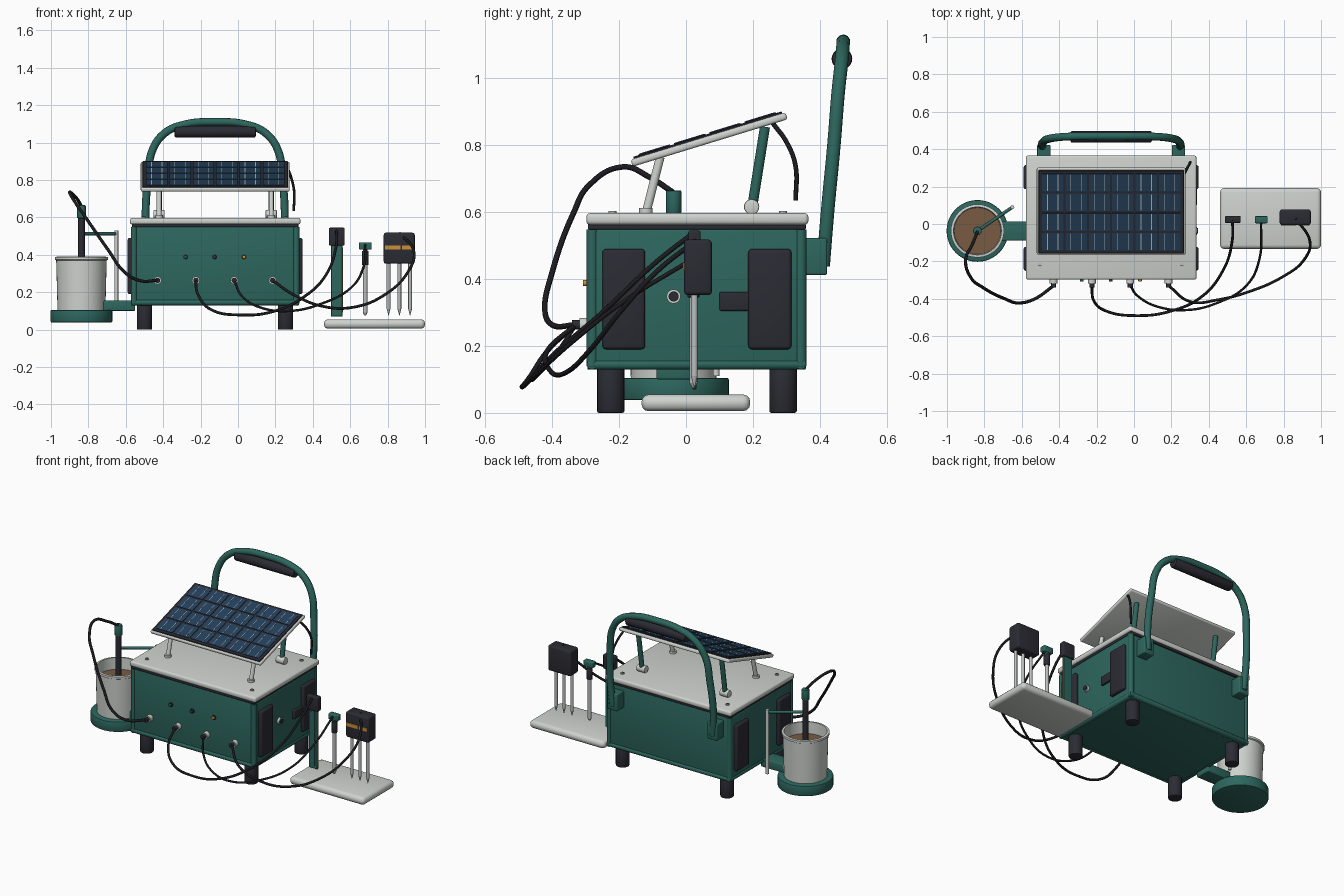
import bpy, bmesh, math
from mathutils import Vector, Matrix


def material(name, rgb):
    m = bpy.data.materials.new(name)
    m.diffuse_color = (*rgb, 1)
    return m


GREEN = material("teal green", (0.026, 0.135, 0.112))
WHITE = material("light grey", (0.62, 0.65, 0.62))
DARK = material("charcoal", (0.024, 0.024, 0.034))
RUBBER = material("cable black", (0.011, 0.011, 0.014))
BLUE = material("cell blue", (0.018, 0.052, 0.105))
SOIL = material("soil brown", (0.19, 0.105, 0.055))
AMBER = material("amber", (0.6, 0.28, 0.04))
METAL = material("metal grey", (0.5, 0.52, 0.52))


def finish(name, bm, mat):
    bmesh.ops.recalc_face_normals(bm, faces=bm.faces)
    me = bpy.data.meshes.new(name)
    bm.to_mesh(me)
    bm.free()
    me.materials.append(mat)
    ob = bpy.data.objects.new(name, me)
    bpy.context.collection.objects.link(ob)
    return ob


def box(name, mat, x, y, z, bevel=0.0, segs=3):
    """Box from (min, max) ranges with rounded edges."""
    bm = bmesh.new()
    size = [r[1] - r[0] for r in (x, y, z)]
    mid = [(r[0] + r[1]) / 2 for r in (x, y, z)]
    bmesh.ops.create_cube(bm, size=1, matrix=Matrix.Translation(mid) @ Matrix.Diagonal((*size, 1)))
    if bevel:
        bmesh.ops.bevel(bm, geom=bm.edges[:], offset=bevel, segments=segs, profile=0.5, affect='EDGES')
    return finish(name, bm, mat)


def rod(name, mat, a, b, r, r2=None, sides=20, bevel=0.0):
    """Cylinder or cone from a to b."""
    a, b = Vector(a), Vector(b)
    bm = bmesh.new()
    rot = (b - a).to_track_quat('Z', 'Y').to_matrix().to_4x4()
    bmesh.ops.create_cone(bm, cap_ends=True, segments=sides, radius1=r, radius2=r if r2 is None else r2,
                          depth=(b - a).length, matrix=Matrix.Translation((a + b) / 2) @ rot)
    if bevel:
        rims = [e for f in bm.faces if len(f.verts) > 4 for e in f.edges]
        bmesh.ops.bevel(bm, geom=rims, offset=bevel, segments=2, profile=0.5, affect='EDGES')
    return finish(name, bm, mat)


def lathe(name, mat, profile, centre, steps=40):
    bm = bmesh.new()
    vs = [bm.verts.new((r, 0, z)) for r, z in profile]
    es = [bm.edges.new(p) for p in zip(vs, vs[1:])]
    bmesh.ops.spin(bm, geom=vs + es, cent=(0, 0, 0), axis=(0, 0, 1), angle=math.tau, steps=steps)
    bmesh.ops.remove_doubles(bm, verts=bm.verts, dist=1e-4)
    bmesh.ops.translate(bm, verts=bm.verts, vec=centre)
    return finish(name, bm, mat)


def tube(name, mat, points, r):
    """Smooth tube through points."""
    cu = bpy.data.curves.new(name, 'CURVE')
    cu.dimensions = '3D'
    cu.bevel_depth, cu.bevel_resolution, cu.resolution_u = r, 3, 8
    cu.use_fill_caps = True
    sp = cu.splines.new('BEZIER')
    sp.bezier_points.add(len(points) - 1)
    for bp, p in zip(sp.bezier_points, points):
        bp.co = p
        bp.handle_left_type = bp.handle_right_type = 'AUTO'
    cu.materials.append(mat)
    ob = bpy.data.objects.new(name, cu)
    bpy.context.collection.objects.link(ob)
    return ob


CX = -0.122   # middle of the case

# Case with rounded corner posts and bottom rails
box("case", GREEN, (-0.568, 0.323), (-0.29, 0.353), (0.132, 0.55), 0.008)
for x in (-0.556, 0.311):
    for y in (-0.28, 0.343):
        rod("corner_post", GREEN, (x, y, 0.14), (x, y, 0.548), 0.017)
    rod("side_rail", GREEN, (x, -0.295, 0.145), (x, 0.358, 0.145), 0.016, bevel=0.004)
for y in (-0.281, 0.344):
    rod("end_rail", GREEN, (-0.57, y, 0.145), (0.325, y, 0.145), 0.016, bevel=0.004)
box("gasket", DARK, (-0.568, 0.323), (-0.293, 0.358), (0.548, 0.565), 0.004)
box("lid", WHITE, (-0.578, 0.334), (-0.298, 0.366), (0.562, 0.597), 0.012)
for x in (-0.503, 0.256):
    for y in (-0.22, 0.29):
        rod("lid_screw", METAL, (x, y, 0.595), (x, y, 0.603), 0.012)
        box("screw_slot", DARK, (x - 0.009, x + 0.009), (y - 0.002, y + 0.002), (0.602, 0.604))
for x in (-0.5, 0.254):
    for y in (-0.225, 0.29):
        rod("leg", DARK, (x, y, 0), (x, y, 0.135), 0.041, bevel=0.006)

# Side pads, latch and side port
for x in ((-0.59, -0.56), (0.315, 0.345)):
    for y in ((-0.25, -0.122), (0.186, 0.315)):
        box("side_pad", DARK, x, y, (0.19, 0.49), 0.011)
box("side_latch", DARK, (0.315, 0.338), (0.1, 0.2), (0.305, 0.362), 0.006)
rod("side_port_ring", WHITE, (0.315, -0.037, 0.348), (0.337, -0.037, 0.348), 0.021)
rod("side_port_core", DARK, (0.32, -0.037, 0.348), (0.343, -0.037, 0.348), 0.015)

# Front sockets and indicator lamps
for x in (-0.43, -0.225, -0.02, 0.185):
    rod("socket_ring", WHITE, (x, -0.28, 0.263), (x, -0.318, 0.263), 0.021, sides=12)
    rod("socket_plug", DARK, (x, -0.3, 0.263), (x, -0.34, 0.263), 0.014)
for x, m in ((-0.28, GREEN), (-0.125, BLUE), (0.032, AMBER)):
    rod("lamp_bezel", DARK, (x, -0.28, 0.388), (x, -0.298, 0.388), 0.014)
    rod("lamp", m, (x, -0.29, 0.388), (x, -0.308, 0.388), 0.0095, bevel=0.003)

# Tilted solar panel, laid out flat and then rotated
panel = [box("panel_frame", WHITE, (-0.398, 0.398), (-0.242, 0.242), (-0.011, 0.011), 0.008),
         box("panel_backing", DARK, (-0.388, 0.388), (-0.232, 0.232), (0.009, 0.017), 0.002, 1)]
PX, PY = 0.125, 0.11
for i in range(6):
    for j in range(4):
        x, y = (i - 2.5) * PX, (j - 1.5) * PY
        panel.append(box("solar_cell", BLUE, (x - 0.057, x + 0.057), (y - 0.049, y + 0.049), (0.016, 0.020)))
        for d in (-0.028, 0.028):
            panel.append(box("busbar", METAL, (x + d - 0.0015, x + d + 0.0015),
                             (y - 0.045, y + 0.045), (0.0195, 0.0208)))
tilt = Matrix.Translation((CX, 0.069, 0.817)) @ Matrix.Rotation(math.radians(17), 4, 'X')
for ob in panel:
    ob.data.transform(tilt)

# Panel supports
for x in (CX - 0.3, CX + 0.3):
    rod("front_support", WHITE, (x, -0.12, 0.595), (x, -0.077, 0.765), 0.013)
    rod("support_foot", WHITE, (x, -0.12, 0.595), (x, -0.12, 0.612), 0.02)
    rod("rear_strut", GREEN, (x, 0.197, 0.61), (x, 0.236, 0.855), 0.015)
    rod("strut_hinge", WHITE, (x - 0.03, 0.196, 0.616), (x + 0.03, 0.196, 0.616), 0.023, bevel=0.004)

# Carrying handle
half = [(0.362, 0.41, 0.44), (0.372, 0.423, 0.6), (0.36, 0.442, 0.8), (0.335, 0.455, 0.96),
        (0.27, 0.465, 1.05), (0.17, 0.469, 1.095)]
path = [(CX - a, y, z) for a, y, z in half] + [(CX, 0.47, 1.11)] + [(CX + a, y, z) for a, y, z in half[::-1]]
tube("handle", GREEN, path, 0.021)
rod("handle_grip", DARK, (CX - 0.217, 0.466, 1.058), (CX + 0.217, 0.466, 1.058), 0.031, bevel=0.008)
for s in (-1, 1):
    x = CX + s * 0.36
    box("handle_bracket", GREEN, (x - 0.036, x + 0.036), (0.345, 0.422), (0.412, 0.522), 0.006)

# Pot on its stand, open top with soil
PC = (-0.837, -0.037)
rod("pot_stand", GREEN, (*PC, 0.038), (*PC, 0.105), 0.165, sides=48, bevel=0.006)
box("stand_arm", GREEN, (-0.72, -0.55), (-0.088, 0.014), (0.1, 0.155), 0.006)
lathe("pot", WHITE, [(0, 0.105), (0.128, 0.105), (0.135, 0.37), (0.142, 0.374), (0.142, 0.388),
                     (0.128, 0.39), (0.124, 0.30), (0, 0.30)], (*PC, 0))
rod("soil", SOIL, (*PC, 0.29), (*PC, 0.315), 0.1245, sides=40)

# Pot probe and its holder
rod("probe_shaft", DARK, (*PC, 0.2), (*PC, 0.6), 0.018)
rod("probe_cap", GREEN, (*PC, 0.595), (*PC, 0.665), 0.023, bevel=0.004)
rod("holder_arm", GREEN, (*PC, 0.513), (-0.65, 0.09, 0.513), 0.009)
rod("holder_post", WHITE, (-0.65, 0.09, 0.11), (-0.65, 0.09, 0.53), 0.01)

# Sensor tray
box("sensor_tray", WHITE, (0.46, 1.0), (-0.133, 0.192), (0.005, 0.055), 0.022)

# Flat strip sensor
box("strip_sensor", GREEN, (0.496, 0.56), (0.018, 0.032), (0.07, 0.46), 0.003, 1)
for x in (0.516, 0.54):
    box("strip_groove", GREEN, (x - 0.003, x + 0.003), (0.014, 0.02), (0.09, 0.44))
box("strip_trace", AMBER, (0.559, 0.562), (0.021, 0.029), (0.09, 0.44))
box("strip_head", DARK, (0.486, 0.57), (0.006, 0.044), (0.45, 0.545), 0.007)

# Single rod sensor
rod("rod_sensor", METAL, (0.68, 0.022, 0.09), (0.68, 0.022, 0.36), 0.012)
rod("rod_tip", METAL, (0.68, 0.022, 0.09), (0.68, 0.022, 0.075), 0.012, 0.004)
rod("rod_body", DARK, (0.68, 0.022, 0.345), (0.68, 0.022, 0.42), 0.018, bevel=0.003)
rod("rod_neck", GREEN, (0.68, 0.022, 0.415), (0.68, 0.022, 0.435), 0.013)
box("rod_head", GREEN, (0.646, 0.715), (0.004, 0.042), (0.428, 0.466), 0.006)

# Three-prong sensor with amber band
box("prong_head", DARK, (0.779, 0.945), (-0.006, 0.078), (0.352, 0.518), 0.012)
for x in ((0.786, 0.868), (0.878, 0.938)):
    box("prong_band", AMBER, x, (-0.009, 0.0), (0.427, 0.45))
for x in (0.805, 0.863, 0.92):
    rod("prong", METAL, (x, 0.025, 0.11), (x, 0.025, 0.36), 0.010)
    rod("prong_tip", METAL, (x, 0.025, 0.11), (x, 0.025, 0.075), 0.010, 0.001)

# Cables
tube("probe_cable", RUBBER, [(-0.837, -0.04, 0.66), (-0.865, -0.11, 0.705), (-0.9, -0.19, 0.735),
     (-0.87, -0.29, 0.68), (-0.815, -0.335, 0.6), (-0.69, -0.40, 0.42), (-0.61, -0.422, 0.31),
     (-0.53, -0.40, 0.263), (-0.43, -0.33, 0.263)], 0.0085)
tube("strip_cable", RUBBER, [(-0.225, -0.33, 0.263), (-0.215, -0.41, 0.19), (-0.15, -0.465, 0.11),
     (0.02, -0.49, 0.078), (0.2, -0.465, 0.1), (0.36, -0.39, 0.18), (0.475, -0.25, 0.3),
     (0.525, -0.09, 0.45), (0.527, 0.025, 0.54)], 0.0075)
tube("rod_cable", RUBBER, [(-0.02, -0.33, 0.263), (0.02, -0.385, 0.18), (0.12, -0.44, 0.118),
     (0.28, -0.46, 0.1), (0.45, -0.42, 0.14), (0.6, -0.33, 0.22), (0.67, -0.19, 0.33),
     (0.68, 0.02, 0.46)], 0.0065)
tube("prong_cable", RUBBER, [(0.185, -0.33, 0.263), (0.3, -0.415, 0.185), (0.45, -0.405, 0.125),
     (0.62, -0.36, 0.12), (0.79, -0.285, 0.19), (0.91, -0.19, 0.31), (0.94, -0.09, 0.42),
     (0.865, 0.03, 0.515)], 0.0075)
tube("panel_cable", RUBBER, [(0.265, 0.26, 0.865), (0.285, 0.3, 0.81), (0.3, 0.327, 0.74),
     (0.298, 0.328, 0.635)], 0.007)

# Smooth round surfaces, keep edges sharp
bpy.ops.object.select_all(action='DESELECT')
for ob in bpy.context.scene.objects:
    if ob.type == 'MESH':
        ob.select_set(True)
        bpy.context.view_layer.objects.active = ob
bpy.ops.object.shade_smooth_by_angle(angle=math.radians(35))
